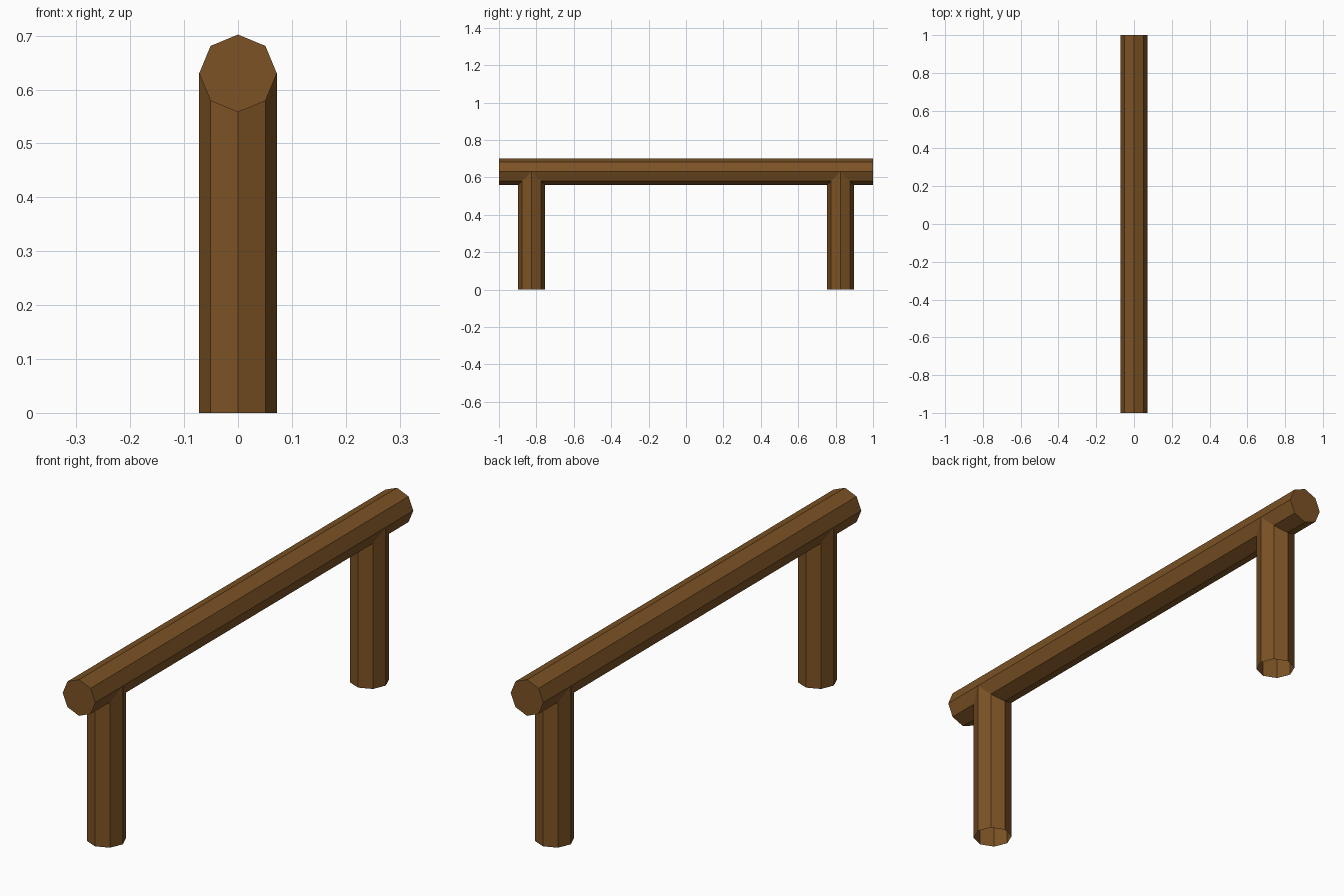
import bpy
from math import pi

if "Cube" in bpy.data.objects:
    bpy.data.objects.remove(bpy.data.objects["Cube"])

RADIUS = 0.072
BEAM_Z = 0.63
LEG_Y = 0.827

wood = bpy.data.materials.new("brown_wood")
wood.diffuse_color = (0.2, 0.085, 0.018, 1)
wood.use_nodes = True
wood.node_tree.nodes["Principled BSDF"].inputs["Base Color"].default_value = wood.diffuse_color


def log(name, length, location, rotation=(0, 0, 0), cap='NGON'):
    """Eight-sided flat-shaded log with corners on its axes."""
    bpy.ops.mesh.primitive_cylinder_add(
        vertices=8, radius=RADIUS, depth=length, end_fill_type=cap,
        location=location, rotation=rotation)
    obj = bpy.context.object
    obj.name = name
    obj.data.materials.append(wood)
    return obj


# Horizontal rail with closed ends
log("top_rail", 2.0, (0, 0, BEAM_Z), (pi / 2, 0, 0))

# Upright posts, open underneath, running up to the rail's centre line
for name, side in (("front_post", -1), ("back_post", 1)):
    log(name, BEAM_Z, (0, side * LEG_Y, BEAM_Z / 2), cap='NOTHING')
